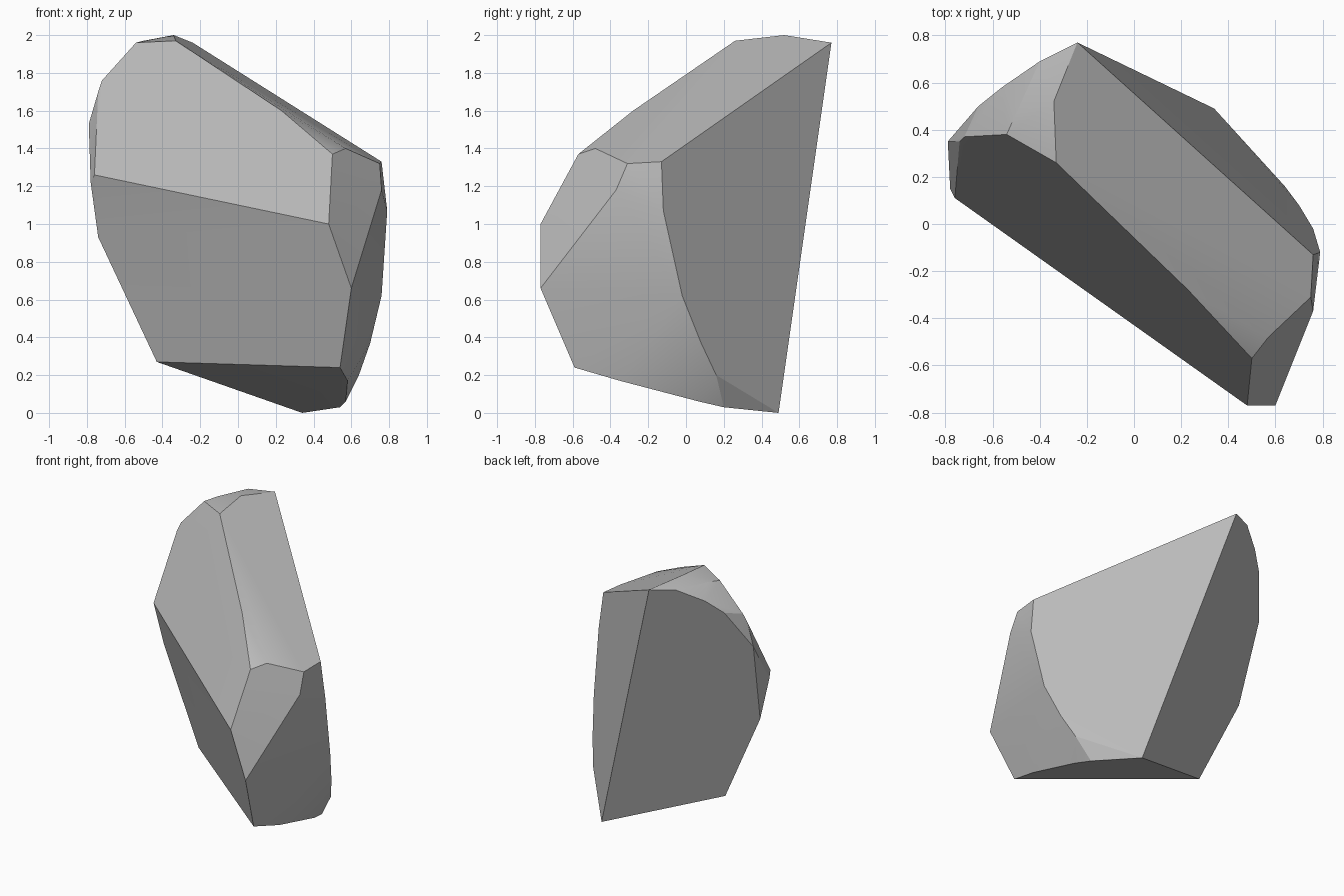
import bpy
import bmesh
import math

# Remove the default cube only
default_cube = bpy.data.objects.get("Cube")
if default_cube:
    bpy.data.objects.remove(default_cube, do_unlink=True)


def make_material(name, colour):
    """Create one flat colour for viewport and render."""
    material = bpy.data.materials.new(name)
    material.use_nodes = True
    material.diffuse_color = colour
    shader = next(n for n in material.node_tree.nodes if n.type == "BSDF_PRINCIPLED")
    shader.inputs["Base Color"].default_value = colour
    shader.inputs["Roughness"].default_value = 1
    return material


def make_hull(name, corner_groups, material, flat_limit, sharp_limit):
    """Wrap groups of corners in a convex solid with clean planar facets."""
    bm = bmesh.new()
    for group in corner_groups:
        for corner in group:
            bm.verts.new(corner)
    hull = bmesh.ops.convex_hull(bm, input=bm.verts[:], use_existing_faces=False)
    spare = {v for key in ("geom_interior", "geom_unused") for v in hull[key]
             if isinstance(v, bmesh.types.BMVert) and not v.link_faces}
    bmesh.ops.delete(bm, geom=list(spare), context="VERTS")

    # Merge nearly coplanar triangles into broad chipped faces
    bmesh.ops.dissolve_limit(bm, angle_limit=math.radians(flat_limit),
                             verts=bm.verts[:], edges=bm.edges[:])
    bmesh.ops.recalc_face_normals(bm, faces=bm.faces[:])
    mesh = bpy.data.meshes.new(name)
    bm.to_mesh(mesh)
    bm.free()
    mesh.materials.append(material)
    rock = bpy.data.objects.new(name, mesh)
    bpy.context.collection.objects.link(rock)

    # Soft worn side, crisp chipped edges
    bpy.ops.object.select_all(action="DESELECT")
    rock.select_set(True)
    bpy.context.view_layer.objects.active = rock
    bpy.ops.object.shade_smooth_by_angle(angle=math.radians(sharp_limit))
    return rock


# Crest: the peak and the long sloping top facet
crest = [(-.24, .77, 1.96), (-.34, .52, 2), (-.33, .26, 1.97), (-.54, .38, 1.96),
         (-.5, .47, 1.97), (.23, -.28, 1.6), (.57, -.48, 1.4), (.75, -.31, 1.32),
         (.76, -.13, 1.33)]

# Brow: the slanted upper front facet
brow = [(-.72, .37, 1.76), (-.74, .35, 1.7), (-.76, .11, 1.26), (.48, -.77, 1),
        (.5, -.57, 1.37)]

# Shoulder: the chipped rim at the tall end
shoulder = [(-.78, .15, 1.22), (-.74, .2, .93), (-.79, .35, 1.53), (-.66, .5, 1.8),
            (-.56, .58, 1.89), (-.4, .69, 1.97)]

# Flank: the worn, rounded low end
flank = [(.76, -.37, 1.18), (.6, -.77, .66), (.79, -.12, 1.07), (.76, -.02, .62),
         (.7, .08, .37), (.64, .16, .2)]

# Foot: the tilted underside
foot = [(-.43, .16, .27), (.54, -.59, .24), (.58, -.35, .17), (.57, .07, .06),
        (.54, .2, .03), (.34, .49, 0)]

stone_grey = make_material("stone_grey", (.5, .5, .5, 1))
make_hull("rock", [crest, brow, shoulder, flank, foot], stone_grey, 2, 24)
